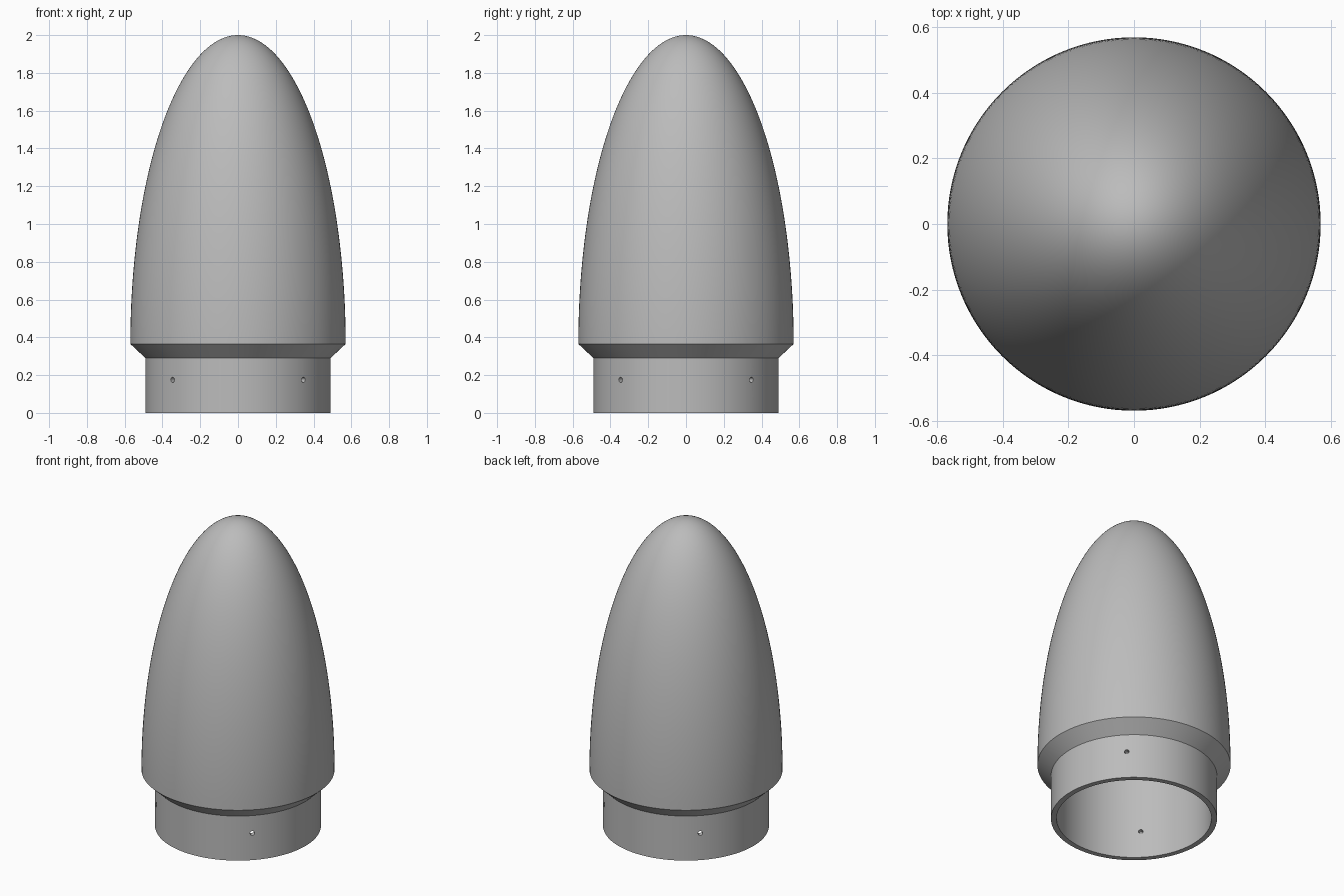
import bpy
import bmesh
import math
from mathutils import Matrix, Vector

SEGMENTS = 128
STEPS = 48
TIP_Z = 2.0
BODY_Z = 0.365      # widest ring of the nose
BODY_R = 0.57
SHOULDER_Z = 0.29   # top of the straight collar
SHOULDER_R = 0.49
BORE_R = 0.457
WALL = 0.033

if "Cube" in bpy.data.objects:
    bpy.data.objects.remove(bpy.data.objects["Cube"])


def make_material(name, value):
    mat = bpy.data.materials.new(name)
    mat.use_nodes = True
    colour = (value, value, value, 1)
    mat.diffuse_color = colour
    mat.node_tree.nodes["Principled BSDF"].inputs["Base Color"].default_value = colour
    return mat


def make_object(name, bm):
    mesh = bpy.data.meshes.new(name)
    bm.to_mesh(mesh)
    bm.free()
    obj = bpy.data.objects.new(name, mesh)
    bpy.context.collection.objects.link(obj)
    return obj


def dome(radius, top):
    """Quarter ellipse from the widest ring up to the tip."""
    angles = [math.pi / 2 * i / STEPS for i in range(STEPS + 1)]
    return [(radius * math.cos(a), BODY_Z + (top - BODY_Z) * math.sin(a)) for a in angles]


def revolve(name, profile):
    bm = bmesh.new()
    verts = [bm.verts.new((r, 0, z)) for r, z in profile]
    edges = [bm.edges.new(pair) for pair in zip(verts, verts[1:])]
    bmesh.ops.spin(bm, geom=verts + edges, cent=(0, 0, 0), axis=(0, 0, 1),
                   angle=math.tau, steps=SEGMENTS, use_merge=True)
    bmesh.ops.remove_doubles(bm, verts=bm.verts, dist=0.0001)
    bmesh.ops.recalc_face_normals(bm, faces=bm.faces)
    return make_object(name, bm)


# Hollow nose: outer dome, chamfer, collar, rim and bore in one profile
outer = dome(BODY_R, TIP_Z)[::-1]
collar = [(SHOULDER_R, SHOULDER_Z), (SHOULDER_R, 0), (BORE_R, 0)]
inner = dome(BORE_R, TIP_Z - WALL)
nose = revolve("nose_cone", outer + collar + inner)
nose.data.materials.append(make_material("plain grey", 0.5))

# Four screw holes through the collar, on the diagonals
bm = bmesh.new()
for i in range(4):
    turn = Matrix.Rotation(math.pi / 4 + i * math.pi / 2, 4, "Z")
    place = Matrix.Translation(Vector((SHOULDER_R - WALL / 2, 0, 0.175)))
    bmesh.ops.create_cone(bm, cap_ends=True, segments=16, radius1=0.014, radius2=0.014,
                          depth=0.12, matrix=turn @ place @ Matrix.Rotation(math.pi / 2, 4, "Y"))
cutter = make_object("screw_hole_cutter", bm)
cutter.hide_render = True

bpy.ops.object.select_all(action="DESELECT")
bpy.context.view_layer.objects.active = nose
nose.select_set(True)
holes = nose.modifiers.new("screw_holes", "BOOLEAN")
holes.operation = "DIFFERENCE"
holes.solver = "EXACT"
holes.object = cutter
bpy.ops.object.modifier_apply(modifier=holes.name)
bpy.data.objects.remove(cutter)

bpy.ops.object.shade_smooth_by_angle(angle=math.radians(30))
